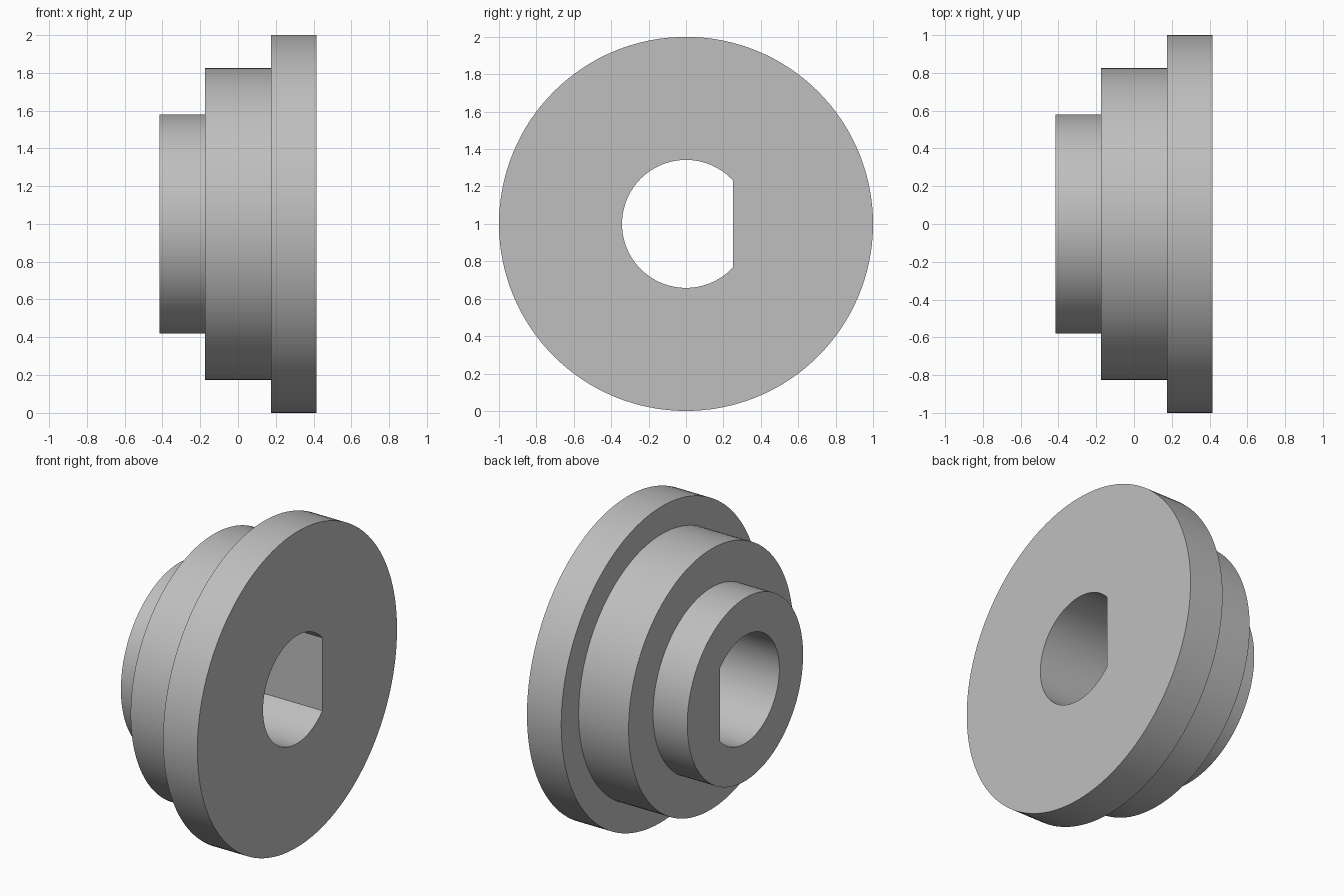
import bpy, bmesh, math

cube = bpy.data.objects.get("Cube")
if cube:
    bpy.data.objects.remove(cube, do_unlink=True)

SEGMENTS = 128
BORE, FLAT = 0.342, 0.252          # bore radius and distance of its flat side
CORNER = math.acos(FLAT / BORE)

# Stepped profile along x: (x, radius); the last two points are the bore
HALF, STEP = 0.415, 0.175
profile = [(-HALF, 0.58), (-STEP, 0.58), (-STEP, 0.825), (STEP, 0.825),
           (STEP, 1.0), (HALF, 1.0), (HALF, BORE), (-HALF, BORE)]

# Even angles, with the nearest ones moved onto the corners of the flat
angles = [math.tau * i / SEGMENTS for i in range(SEGMENTS)]
nearest = round(CORNER / math.tau * SEGMENTS)
angles[nearest] = CORNER
angles[-nearest] = math.tau - CORNER


def ring(bm, x, radius):
    verts = []
    for a in angles:
        r = radius
        if radius == BORE and math.cos(a) > FLAT / BORE:
            r = FLAT / math.cos(a)
        verts.append(bm.verts.new((x, r * math.cos(a), 1 + r * math.sin(a))))
    return verts


# Flanged hub, swept as one closed skin
bm = bmesh.new()
rings = [ring(bm, x, r) for x, r in profile]
for a, b in zip(rings, rings[1:] + rings[:1]):
    for i in range(SEGMENTS):
        j = (i + 1) % SEGMENTS
        bm.faces.new((a[i], a[j], b[j], b[i]))
bmesh.ops.recalc_face_normals(bm, faces=bm.faces)
mesh = bpy.data.meshes.new("flanged_hub")
bm.to_mesh(mesh)
bm.free()

# Plain grey metal
grey = bpy.data.materials.new("grey")
grey.use_nodes = True
colour = (0.52, 0.52, 0.52, 1)
grey.diffuse_color = colour
grey.node_tree.nodes["Principled BSDF"].inputs["Base Color"].default_value = colour
mesh.materials.append(grey)

hub = bpy.data.objects.new("flanged_hub", mesh)
bpy.context.collection.objects.link(hub)
bpy.ops.object.select_all(action="DESELECT")
hub.select_set(True)
bpy.context.view_layer.objects.active = hub
bpy.ops.object.shade_smooth_by_angle(angle=math.radians(30))
